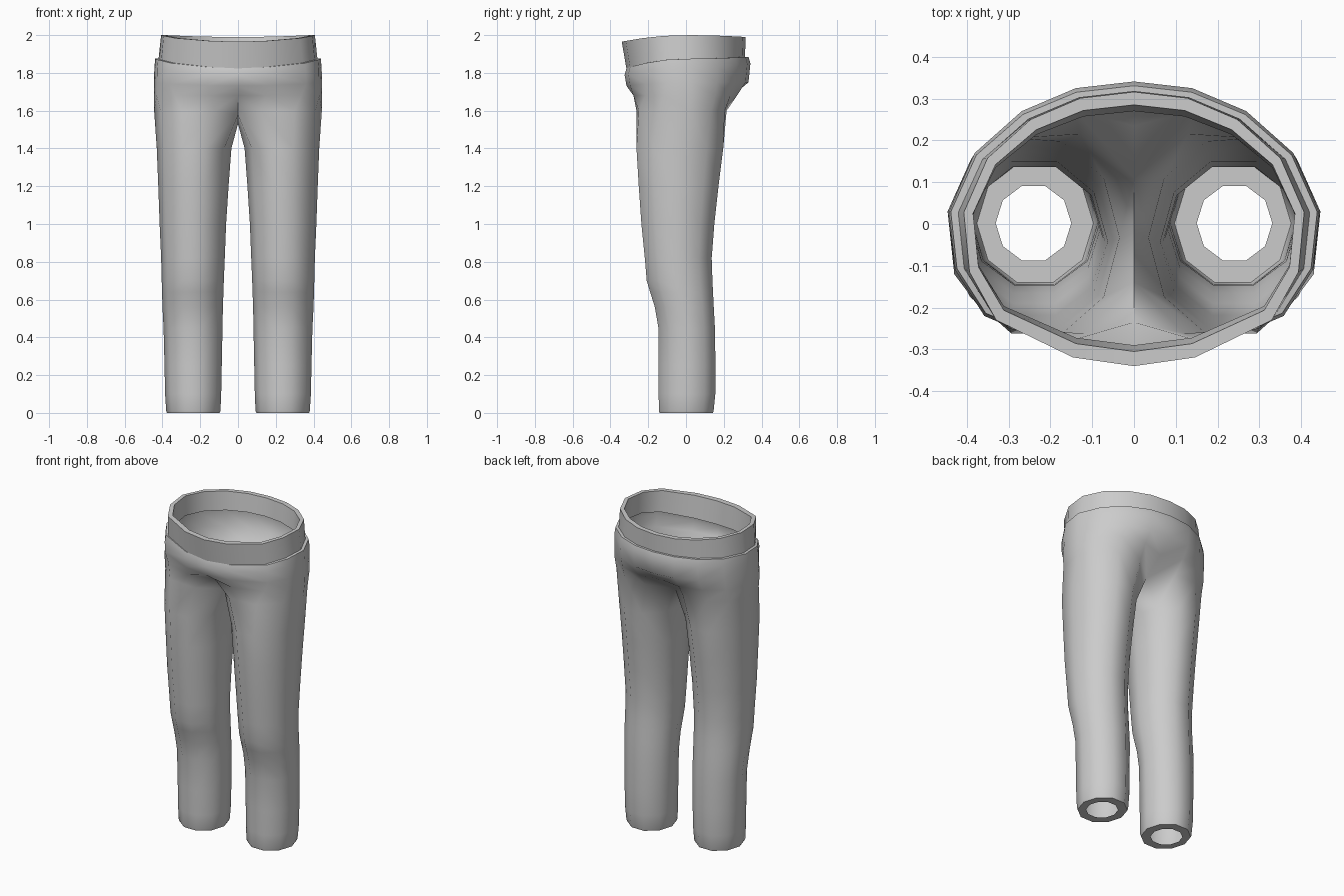
import bpy, bmesh, math

if "Cube" in bpy.data.objects:
    bpy.data.objects.remove(bpy.data.objects["Cube"])

cloth = bpy.data.materials.new("grey_cloth")
cloth.diffuse_color = (0.6, 0.6, 0.6, 1)
cloth.use_nodes = True
cloth.node_tree.nodes["Principled BSDF"].inputs["Base Color"].default_value = cloth.diffuse_color


def finish(name, bm, angle):
    bmesh.ops.remove_doubles(bm, verts=bm.verts, dist=0.0005)
    bmesh.ops.recalc_face_normals(bm, faces=bm.faces)
    mesh = bpy.data.meshes.new(name)
    bm.to_mesh(mesh)
    bm.free()
    mesh.materials.append(cloth)
    ob = bpy.data.objects.new(name, mesh)
    bpy.context.collection.objects.link(ob)
    bpy.ops.object.select_all(action='DESELECT')
    ob.select_set(True)
    bpy.context.view_layer.objects.active = ob
    bpy.ops.object.shade_smooth_by_angle(angle=math.radians(angle))
    return ob


def bridge(bm, a, b, closed=True):
    n = len(a)
    for i in range(n if closed else n - 1):
        j = (i + 1) % n
        bm.faces.new((a[i], a[j], b[j], b[i]))


# Half outline of the hips, front centre to back centre
HIP = [(0, -.325), (.16, -.305), (.36, -.22), (.43, -.11), (.445, .03),
       (.383, .17), (.27, .27), (.14, .325), (0, .341)]


def hip_row(sx, sy, z_front, z_side, z_back):
    row = []
    for x, y in HIP:
        t = y / .34
        z = z_side + (z_front - z_side) * t * t if t < 0 else z_side + (z_back - z_side) * t * t
        row.append((x * sx, y * sy, z))
    return row


def leg_row(z, x_in, x_out, y_front, y_back):
    cx, rx = (x_in + x_out) / 2, (x_out - x_in) / 2
    cy, ry = (y_front + y_back) / 2, (y_back - y_front) / 2 / math.sin(math.radians(72))
    return [(cx + rx * math.cos(math.radians(216 + 36 * i)),
             cy + ry * math.sin(math.radians(216 + 36 * i)), z) for i in range(10)]


# Hip rows: waist ledge, waist edge, widest hip, seat
hips = [hip_row(.935, .93, 1.825, 1.875, 1.885),
        hip_row(.985, .97, 1.82, 1.875, 1.885),
        hip_row(.995, 1.0, 1.785, 1.83, 1.85),
        hip_row(1.0, .97, 1.73, 1.75, 1.75)]
seat = [(0, -.235, 1.68), (.15, -.278, 1.68), (.335, -.215, 1.68), (.43, -.12, 1.68),
        (.446, .03, 1.68), (.39, .155, 1.68), (.28, .235, 1.68), (.14, .27, 1.68), (0, .235, 1.67)]
# Crotch row: ninth point is the front of the fork, last is its lowest point
crotch = [(0, -.14, 1.58), (.12, -.262, 1.6), (.3, -.25, 1.6), (.41, -.14, 1.6), (.444, .02, 1.6),
          (.395, .13, 1.6), (.285, .205, 1.6), (.13, .215, 1.6), (0, .11, 1.57), (0, -.02, 1.53)]

# Leg rows: height, inner x, outer x, front y, back y
LEG = [(1.4, .035, .43, -.262, .197), (1.2, .05, .422, -.25, .172), (1.0, .063, .415, -.236, .15),
       (.82, .07, .407, -.218, .136), (.7, .075, .404, -.208, .14), (.64, .077, .402, -.19, .143),
       (.56, .08, .4, -.165, .147), (.45, .082, .394, -.146, .153), (.25, .086, .389, -.145, .156),
       (.1, .089, .386, -.145, .155), (.01, .093, .38, -.143, .146), (0, .097, .376, -.14, .143),
       (0, .15, .331, -.087, .091)]      # last row is the turned-in hem

bm = bmesh.new()
for side in (1, -1):
    rows = [[bm.verts.new((x * side, y, z)) for x, y, z in r]
            for r in hips + [seat, crotch] + [leg_row(*v) for v in LEG]]
    for k in range(len(rows) - 1):
        if len(rows[k]) == 9:
            bridge(bm, rows[k], rows[k + 1][:9], closed=False)
        else:
            bridge(bm, rows[k], rows[k + 1])
finish("trousers", bm, 50)


# Waistband: closed ring with a thin rim, slightly lower at the front
def band_row(sx, front, back, z_front, z_side, z_back):
    half = []
    for x, y in HIP:
        t = y / (.325 if y < 0 else .341)
        z = z_side + ((z_front if t < 0 else z_back) - z_side) * t * t
        half.append((x * sx, t * (back if t > 0 else front), z))
    return half + [(-x, y, z) for x, y, z in half[-2:0:-1]]


bm = bmesh.new()
rows = [[bm.verts.new(p) for p in band_row(*a)] for a in (
    (.945, .315, .312, 1.82, 1.875, 1.88),
    (.915, .34, .316, 1.965, 2.0, 1.99),
    (.865, .305, .285, 1.965, 2.0, 1.99),
    (.865, .29, .27, 1.825, 1.875, 1.88))]
for k in range(4):
    bridge(bm, rows[k], rows[(k + 1) % 4])
finish("waistband", bm, 40)
